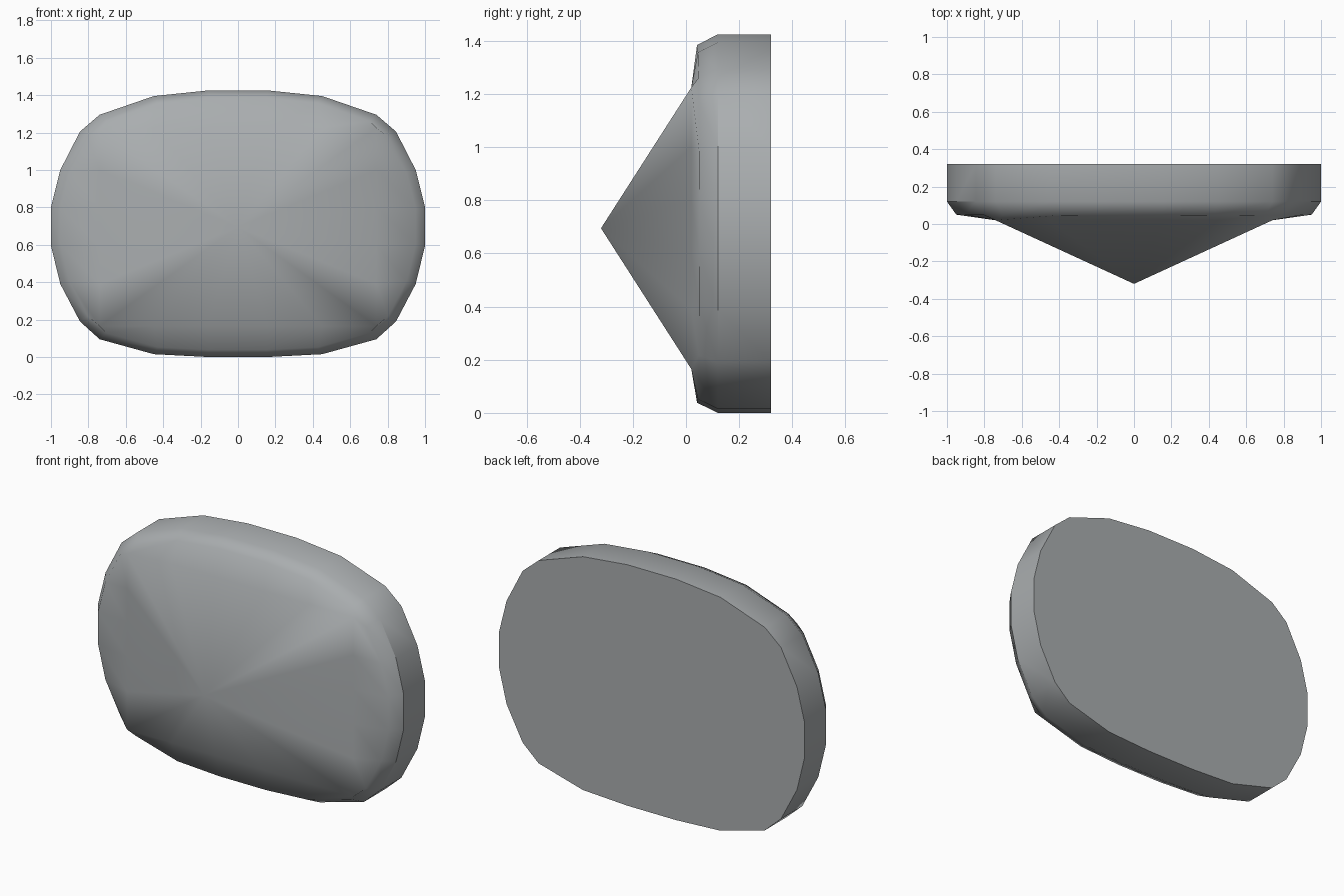
import bpy, bmesh

if "Cube" in bpy.data.objects:
    bpy.data.objects.remove(bpy.data.objects["Cube"])

CZ = 0.695                      # height of the apex
# right-hand half of the outline (x, z), bottom to top
half = [(0.16, 0.0), (0.45, 0.015), (0.74, 0.095), (0.845, 0.19), (0.95, 0.39),
        (1.0, 0.595), (1.0, 0.8), (0.95, 1.0), (0.845, 1.205), (0.74, 1.295),
        (0.45, 1.395), (0.16, 1.425)]
outline = half + [(-x, z) for x, z in reversed(half)]


def clamp(v, lo, hi):
    return max(lo, min(hi, v))


bm = bmesh.new()


def ring(fn):
    return [bm.verts.new(fn(x, z)) for x, z in outline]


def bridge(a, b):
    n = len(a)
    for i in range(n):
        j = (i + 1) % n
        bm.faces.new((a[i], a[j], b[j], b[i]))


# back edge, front rim, bevelled rim, rectangular base of the pyramid
back = ring(lambda x, z: (x, 0.32, z))
rim = ring(lambda x, z: (x, 0.12, z))
bevel = ring(lambda x, z: (x * 0.95, 0.04 + 0.01 * abs(x), CZ + (z - CZ) * 0.945))
base = ring(lambda x, z: (clamp(x, -0.74, 0.74), 0.02, clamp(z, 0.165, 1.225)))
bridge(back, rim)
bridge(rim, bevel)
bridge(bevel, base)
bm.faces.new(back)
apex = bm.verts.new((0, -0.32, CZ))
for i in range(len(base)):
    bm.faces.new((base[i], base[(i + 1) % len(base)], apex))

# tidy the doubled corners of the pyramid base
bmesh.ops.remove_doubles(bm, verts=base, dist=0.025)
bmesh.ops.recalc_face_normals(bm, faces=bm.faces)

# smooth front, sharp back edge and sharp side rim
for f in bm.faces:
    f.smooth = True
for e in bm.edges:
    a, b = e.verts
    on_back = a.co.y > 0.3 and b.co.y > 0.3
    on_rim = all(abs(v.co.y - 0.12) < 0.001 and abs(v.co.x) > 0.8 for v in e.verts)
    e.smooth = not (on_back or on_rim)

mesh = bpy.data.meshes.new("stud")
bm.to_mesh(mesh)
bm.free()
stud = bpy.data.objects.new("pointed_stud", mesh)
bpy.context.collection.objects.link(stud)

grey = bpy.data.materials.new("steel grey")
grey.diffuse_color = (0.40, 0.42, 0.43, 1)
grey.use_nodes = True
grey.node_tree.nodes["Principled BSDF"].inputs["Base Color"].default_value = grey.diffuse_color
mesh.materials.append(grey)
